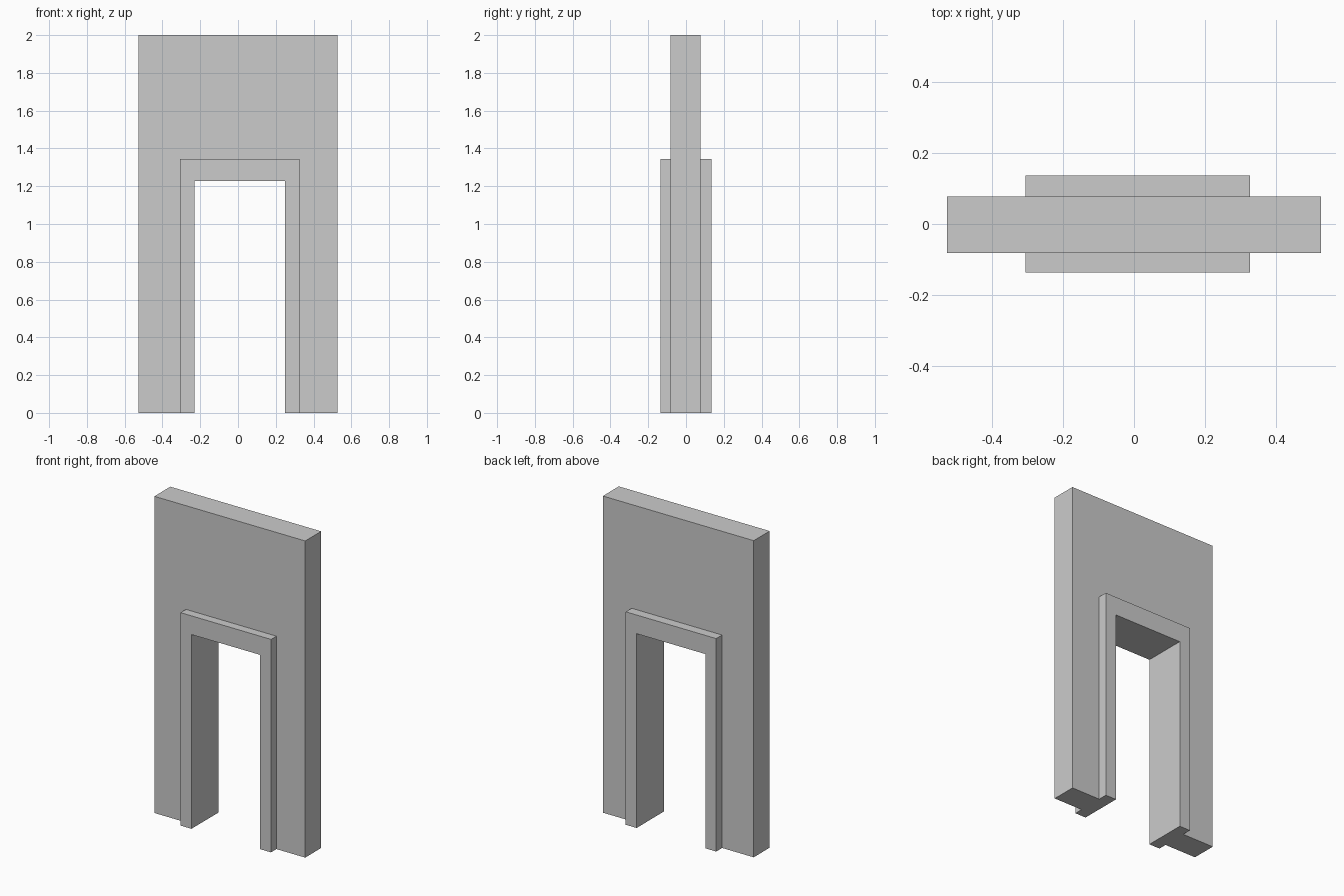
import bpy, bmesh

if "Cube" in bpy.data.objects:
    bpy.data.objects.remove(bpy.data.objects["Cube"])

# Arch outlines in the front plane: (left, right, top)
WALL = (-0.527, 0.527, 2.0)
TRIM = (-0.306, 0.326, 1.345)
OPENING = (-0.23, 0.25, 1.227)

# Depths of the wall and of the raised trim around the doorway
WALL_FRONT, WALL_BACK = -0.082, 0.077
TRIM_FRONT, TRIM_BACK = -0.136, 0.136

# Cross-section of the doorway leg, in order; each corner follows an arch outline
SECTION = [
    (WALL, WALL_BACK), (WALL, WALL_FRONT),
    (TRIM, WALL_FRONT), (TRIM, TRIM_FRONT),
    (OPENING, TRIM_FRONT), (OPENING, TRIM_BACK),
    (TRIM, TRIM_BACK), (TRIM, WALL_BACK),
]


def arch_path(bm, arch, y):
    left, right, top = arch
    points = [(left, 0), (left, top), (right, top), (right, 0)]
    return [bm.verts.new((x, y, z)) for x, z in points]


# Doorway wall with trim on both sides, swept as one closed solid
bm = bmesh.new()
paths = [arch_path(bm, arch, y) for arch, y in SECTION]
for a, b in zip(paths, paths[1:] + paths[:1]):
    for i in range(3):
        bm.faces.new((a[i], a[i + 1], b[i + 1], b[i]))

# Undersides of the two legs
for end in (0, 3):
    bm.faces.new([p[end] for p in paths])
bmesh.ops.recalc_face_normals(bm, faces=bm.faces)

mesh = bpy.data.meshes.new("doorway_wall")
bm.to_mesh(mesh)
bm.free()
wall = bpy.data.objects.new("doorway_wall", mesh)
bpy.context.collection.objects.link(wall)
